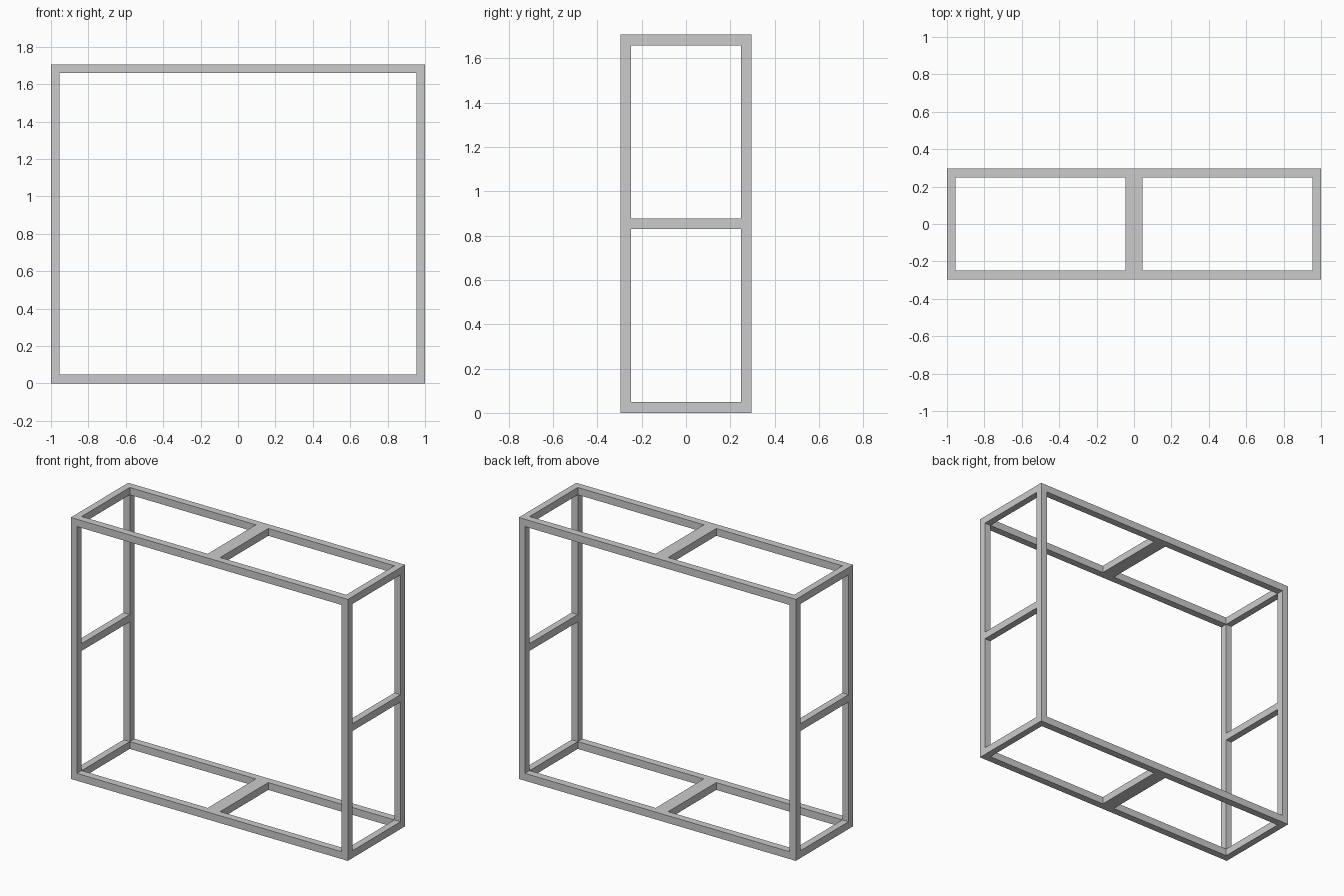
import bpy

if "Cube" in bpy.data.objects:
    bpy.data.objects.remove(bpy.data.objects["Cube"])

# Overall half sizes, height and bar thickness
HX, HY, H = 1.0, 0.296, 1.706
TX, T = 0.045, 0.048
MID = H / 2
FAR = 2.0


def box(name, lo, hi):
    """Box mesh spanning two opposite corners."""
    verts = [(x, y, z) for x in (lo[0], hi[0]) for y in (lo[1], hi[1]) for z in (lo[2], hi[2])]
    faces = [(0, 1, 3, 2), (4, 6, 7, 5), (0, 4, 5, 1), (2, 3, 7, 6), (0, 2, 6, 4), (1, 5, 7, 3)]
    mesh = bpy.data.meshes.new(name)
    mesh.from_pydata(verts, [], faces)
    obj = bpy.data.objects.new(name, mesh)
    bpy.context.collection.objects.link(obj)
    return obj


# Solid block that becomes the open frame
frame = box("rack_frame", (-HX, -HY, 0), (HX, HY, H))
ix, iy = HX - TX, HY - T

# Front-to-back opening
cutters = [box("front_opening", (-ix, -FAR, T), (ix, FAR, H - T))]

# Side openings, leaving a middle rung at each end
for name, z0, z1 in (("lower", T, MID - T / 2), ("upper", MID + T / 2, H - T)):
    cutters.append(box(name + "_side_opening", (-FAR, -iy, z0), (FAR, iy, z1)))

# Top and bottom openings, leaving a wide centre crossbar
for name, x0, x1 in (("left", -ix, -TX), ("right", TX, ix)):
    cutters.append(box(name + "_top_opening", (x0, -iy, -FAR), (x1, iy, H + FAR)))

for cutter in cutters:
    cutter.hide_render = True
    cutter.hide_set(True)
    mod = frame.modifiers.new(cutter.name, 'BOOLEAN')
    mod.operation = 'DIFFERENCE'
    mod.solver = 'EXACT'
    mod.object = cutter

# Bake the cuts and drop the helpers
bpy.context.view_layer.update()
depsgraph = bpy.context.evaluated_depsgraph_get()
result = bpy.data.meshes.new_from_object(frame.evaluated_get(depsgraph))
frame.modifiers.clear()
frame.data = result
for cutter in cutters:
    bpy.data.objects.remove(cutter)
